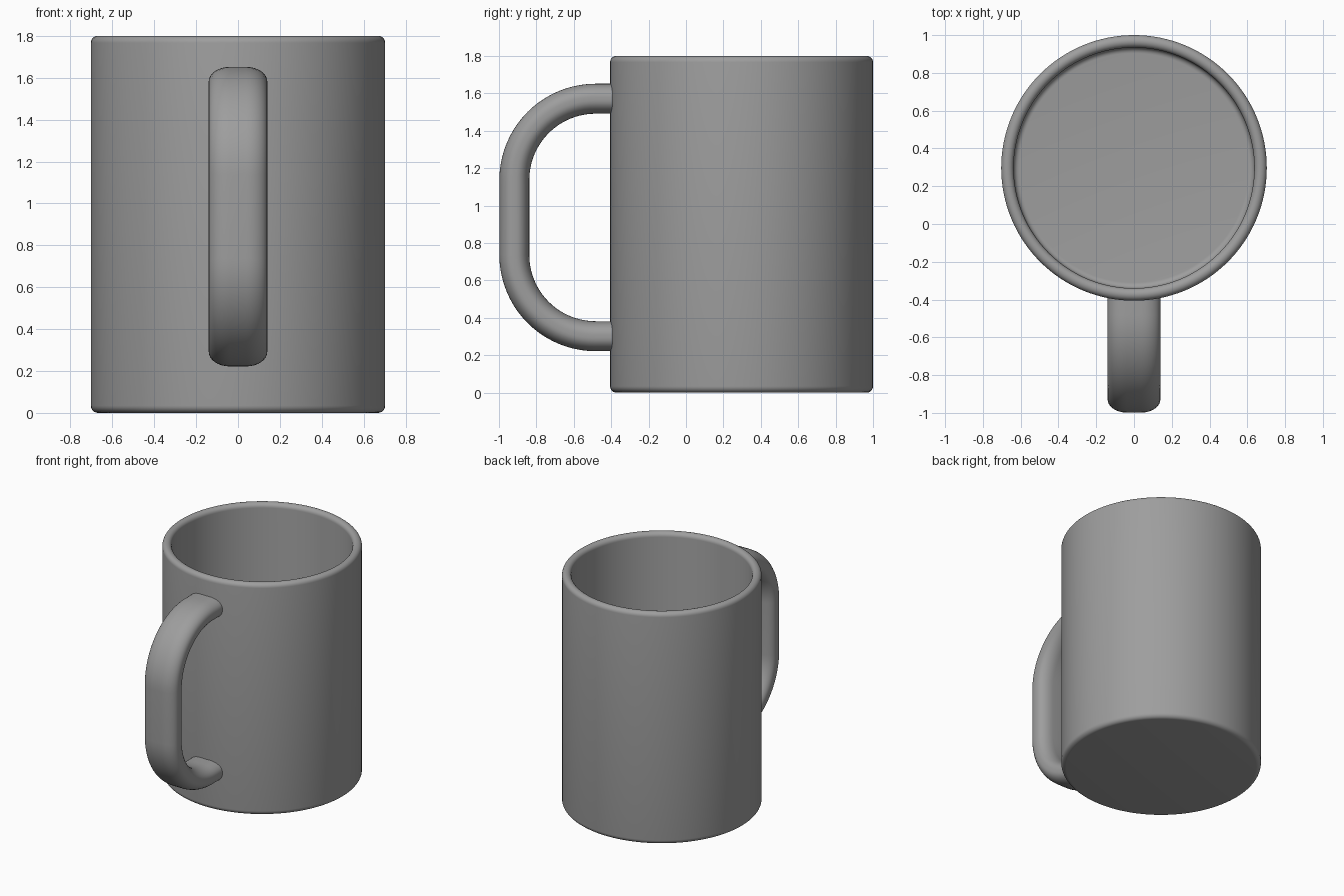
import bpy, bmesh
from math import sin, cos, pi, radians

if "Cube" in bpy.data.objects:
    bpy.data.objects.remove(bpy.data.objects["Cube"])

CY = 0.297         # body axis in y
SEGMENTS = 128

grey = bpy.data.materials.new("dark_grey")
grey.diffuse_color = (0.34, 0.34, 0.34, 1)
grey.use_nodes = True
grey.node_tree.nodes["Principled BSDF"].inputs["Base Color"].default_value = grey.diffuse_color


def arc(cx, cy, r, a0, a1, n, ry=None):
    """Points on a circular or elliptical arc, angles in degrees."""
    ry = ry or r
    return [(cx + r * cos(radians(a0 + (a1 - a0) * i / n)),
             cy + ry * sin(radians(a0 + (a1 - a0) * i / n))) for i in range(n + 1)]


def skin(name, rings):
    """Bridge equal closed rings of points; cap the ends."""
    bm = bmesh.new()
    vs = [[bm.verts.new(p) for p in ring] for ring in rings]
    n = len(vs[0])
    for a, b in zip(vs, vs[1:]):
        for i in range(n):
            j = (i + 1) % n
            bm.faces.new((a[i], a[j], b[j], b[i]))
    bm.faces.new(vs[0])
    bm.faces.new(vs[-1])
    bmesh.ops.recalc_face_normals(bm, faces=bm.faces)
    me = bpy.data.meshes.new(name)
    bm.to_mesh(me)
    bm.free()
    me.materials.append(grey)
    ob = bpy.data.objects.new(name, me)
    bpy.context.collection.objects.link(ob)
    bpy.ops.object.select_all(action='DESELECT')
    ob.select_set(True)
    bpy.context.view_layer.objects.active = ob
    bpy.ops.object.shade_smooth_by_angle(angle=radians(35))
    return ob


# Cup body: hollow lathe with rounded foot, rim and inner floor
profile = (arc(0.668, 0.035, 0.035, -90, 0, 6)
           + arc(0.670, 1.767, 0.033, 0, 180, 12)
           + arc(0.607, 0.10, 0.03, 0, -90, 6))
skin("cup_body", [[(r * cos(2 * pi * k / SEGMENTS), CY + r * sin(2 * pi * k / SEGMENTS), z)
                   for k in range(SEGMENTS)] for r, z in profile])

# Handle: softly rounded flat section swept along a C-shaped path
W, T, RX, RY = 0.14, 0.08, 0.10, 0.07
section = []
for sx, sy, a in ((1, 1, 0), (-1, 1, 90), (-1, -1, 180), (1, -1, 270)):
    section += arc(sx * (W - RX), sy * (T - RY), RX, a, a + 90, 8, RY)

RAD, AY, TOP, BOTTOM = 0.435, -0.483, 1.137, 0.737
stations = [(-0.36, TOP + RAD, 90)]
for cz, a0, a1 in ((TOP, 90, 180), (BOTTOM, 180, 270)):
    pts = arc(AY, cz, RAD, a0, a1, 20)
    stations += [(y, z, a0 + (a1 - a0) * i / 20) for i, (y, z) in enumerate(pts)]
stations.append((-0.36, BOTTOM - RAD, 270))
skin("handle", [[(u, y + v * cos(radians(a)), z + v * sin(radians(a))) for u, v in section]
                for y, z, a in stations])
